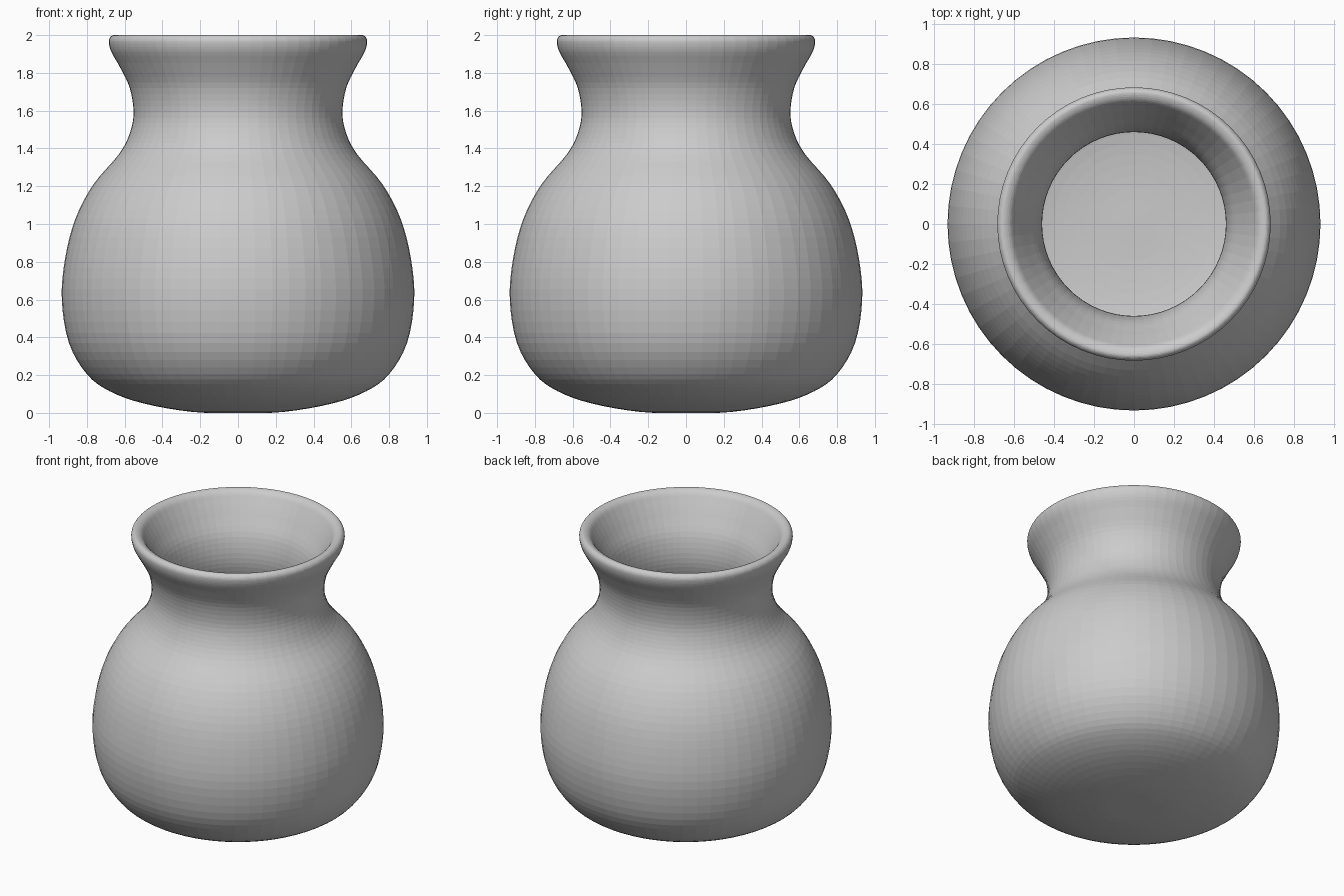
import bpy
import bmesh
import math
from mathutils import Vector

SEGMENTS = 64
STEPS = 4

cube = bpy.data.objects.get("Cube")
if cube:
    bpy.data.objects.remove(cube, do_unlink=True)

# Profile control points (radius, height): outside from base to lip
OUTSIDE = [(0, 0), (0.24, 0.005), (0.5, 0.05), (0.68, 0.115), (0.8, 0.205),
           (0.895, 0.37), (0.933, 0.6), (0.915, 0.82), (0.86, 1.03),
           (0.765, 1.21), (0.63, 1.37), (0.573, 1.48), (0.553, 1.59),
           (0.573, 1.72), (0.625, 1.83), (0.67, 1.91), (0.684, 1.96)]
# Rounded lip, then inside from lip down to the floor
INSIDE = [(0.677, 1.988), (0.655, 2), (0.62, 1.985), (0.59, 1.94), (0.54, 1.85),
          (0.482, 1.73), (0.46, 1.59), (0.482, 1.46), (0.55, 1.32),
          (0.68, 1.17), (0.77, 1.01), (0.825, 0.81), (0.842, 0.6),
          (0.81, 0.4), (0.72, 0.25), (0.6, 0.165), (0.45, 0.115),
          (0.24, 0.092), (0, 0.09)]


def smooth_path(points, steps):
    """Catmull-Rom curve through the points, mirrored across the axis at its ends."""
    pts = [Vector(p) for p in points]
    pts = [Vector((-pts[1].x, pts[1].y))] + pts + [Vector((-pts[-2].x, pts[-2].y))]
    path = []
    for a, b, c, d in zip(pts, pts[1:], pts[2:], pts[3:]):
        for i in range(steps):
            t = i / steps
            path.append(0.5 * (2 * b + (c - a) * t + (2 * a - 5 * b + 4 * c - d) * t**2
                               + (3 * b - a - 3 * c + d) * t**3))
    return path + [pts[-2]]


# Vase: revolve the wall profile about the vertical axis
bm = bmesh.new()
verts = [bm.verts.new((max(p.x, 0), 0, min(max(p.y, 0), 2)))
         for p in smooth_path(OUTSIDE + INSIDE, STEPS)]
edges = [bm.edges.new(pair) for pair in zip(verts, verts[1:])]
bmesh.ops.spin(bm, geom=verts + edges, cent=(0, 0, 0), axis=(0, 0, 1),
               angle=2 * math.pi, steps=SEGMENTS)
bmesh.ops.remove_doubles(bm, verts=bm.verts, dist=0.0005)
bmesh.ops.recalc_face_normals(bm, faces=bm.faces)
mesh = bpy.data.meshes.new("vase")
bm.to_mesh(mesh)
bm.free()
vase = bpy.data.objects.new("vase", mesh)
bpy.context.collection.objects.link(vase)

# Plain grey clay
clay = bpy.data.materials.new("grey_clay")
clay.use_nodes = True
colour = (0.6, 0.6, 0.6, 1)
clay.diffuse_color = colour
clay.node_tree.nodes["Principled BSDF"].inputs["Base Color"].default_value = colour
mesh.materials.append(clay)
